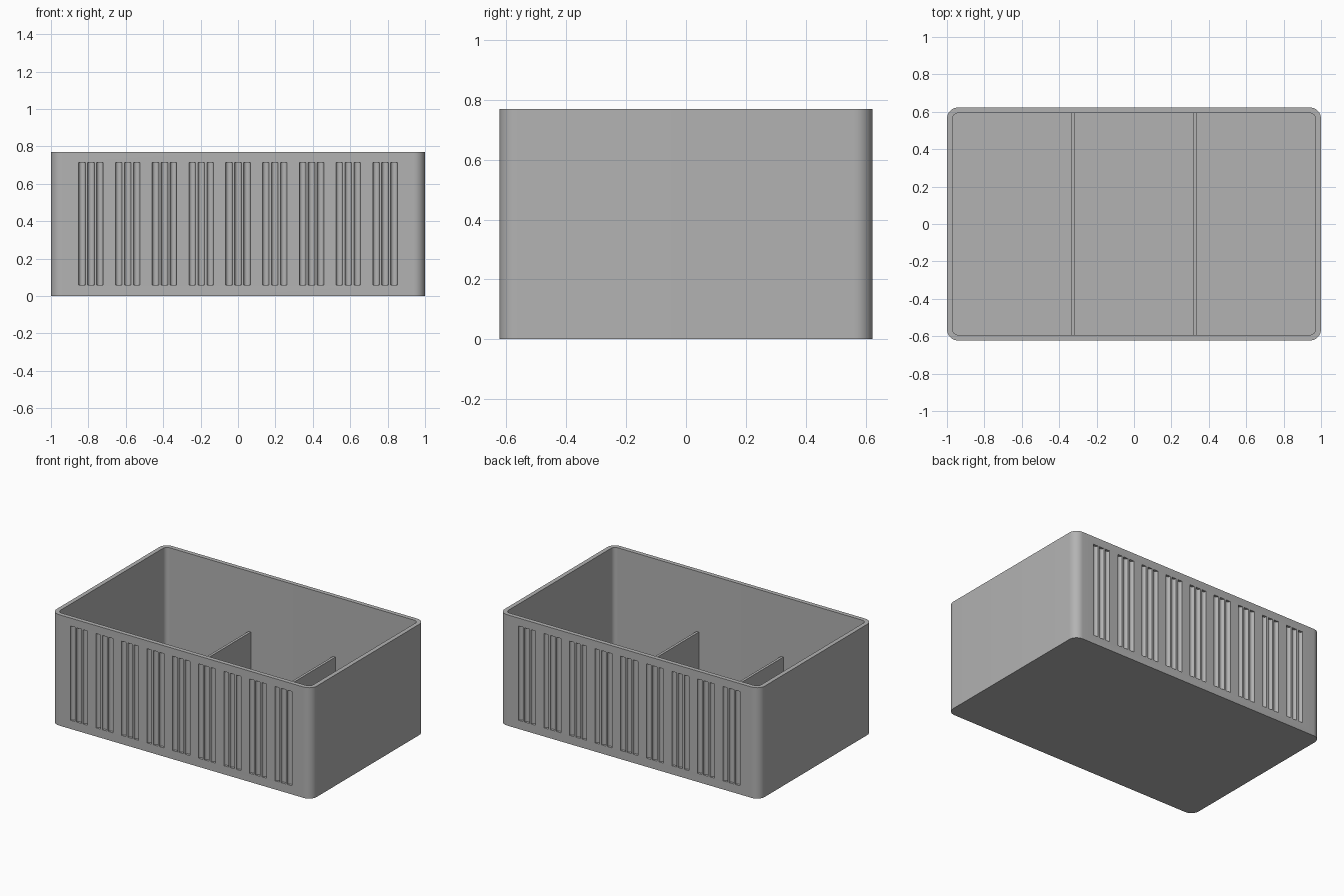
import bpy, bmesh, math

if "Cube" in bpy.data.objects:
    bpy.data.objects.remove(bpy.data.objects["Cube"], do_unlink=True)

LENGTH, WIDTH, HEIGHT, WALL = 2.0, 1.246, 0.77, 0.03

grey = bpy.data.materials.new("plain_grey")
grey.use_nodes = True
grey.diffuse_color = (0.45, 0.45, 0.45, 1)
grey.node_tree.nodes["Principled BSDF"].inputs["Base Color"].default_value = grey.diffuse_color


def rounded_rect(cx, cy, w, d, r, steps=10):
    """Outline of a rectangle with round corners, anticlockwise."""
    pts = []
    for k, (sx, sy) in enumerate([(1, 1), (-1, 1), (-1, -1), (1, -1)]):
        for i in range(steps + 1):
            a = math.pi / 2 * (k + i / steps)
            pts.append((cx + sx * (w / 2 - r) + r * math.cos(a),
                        cy + sy * (d / 2 - r) + r * math.sin(a)))
    return pts


def add_prism(bm, outline, z0, z1):
    base = bm.faces.new([bm.verts.new((x, y, z0)) for x, y in outline])
    top = bmesh.ops.extrude_face_region(bm, geom=[base])["geom"]
    bmesh.ops.translate(bm, vec=(0, 0, z1 - z0),
                        verts=[v for v in top if isinstance(v, bmesh.types.BMVert)])


def make_object(name, bm):
    bmesh.ops.recalc_face_normals(bm, faces=bm.faces)
    mesh = bpy.data.meshes.new(name)
    bm.to_mesh(mesh)
    bm.free()
    mesh.materials.append(grey)
    obj = bpy.data.objects.new(name, mesh)
    bpy.context.collection.objects.link(obj)
    return obj


def activate(obj):
    bpy.ops.object.select_all(action="DESELECT")
    obj.select_set(True)
    bpy.context.view_layer.objects.active = obj


# Outer shell
bm = bmesh.new()
add_prism(bm, rounded_rect(0, 0, LENGTH, WIDTH, 0.06), 0, HEIGHT)
box = make_object("box_shell", bm)

# Cutter: inner cavity plus groups of three flutes on front and back
bm = bmesh.new()
add_prism(bm, rounded_rect(0, 0, LENGTH - 2 * WALL, WIDTH - 2 * WALL, 0.03), WALL, HEIGHT + 0.1)
for group in range(9):
    for flute in (-1, 0, 1):
        x = (group - 4) * 0.1965 + flute * 0.048
        for side in (-1, 1):
            add_prism(bm, rounded_rect(x, side * WIDTH / 2, 0.035, 0.034, 0.0165, 6), 0.06, 0.715)
cutter = make_object("cavity_cutter", bm)
cutter.hide_render = True

cut = box.modifiers.new("cut", "BOOLEAN")
cut.operation = "DIFFERENCE"
cut.solver = "EXACT"
cut.object = cutter
activate(box)
bpy.ops.object.modifier_apply(modifier=cut.name)
bpy.data.objects.remove(cutter, do_unlink=True)
bpy.ops.object.shade_smooth_by_angle(angle=math.radians(30))

# Low dividers between the compartments
for name, x in (("right_divider", -0.325), ("left_divider", 0.325)):
    bm = bmesh.new()
    w, d = 0.009, WIDTH / 2 - WALL + 0.004
    add_prism(bm, [(x - w, -d), (x + w, -d), (x + w, d), (x - w, d)], WALL - 0.005, 0.352)
    make_object(name, bm)
